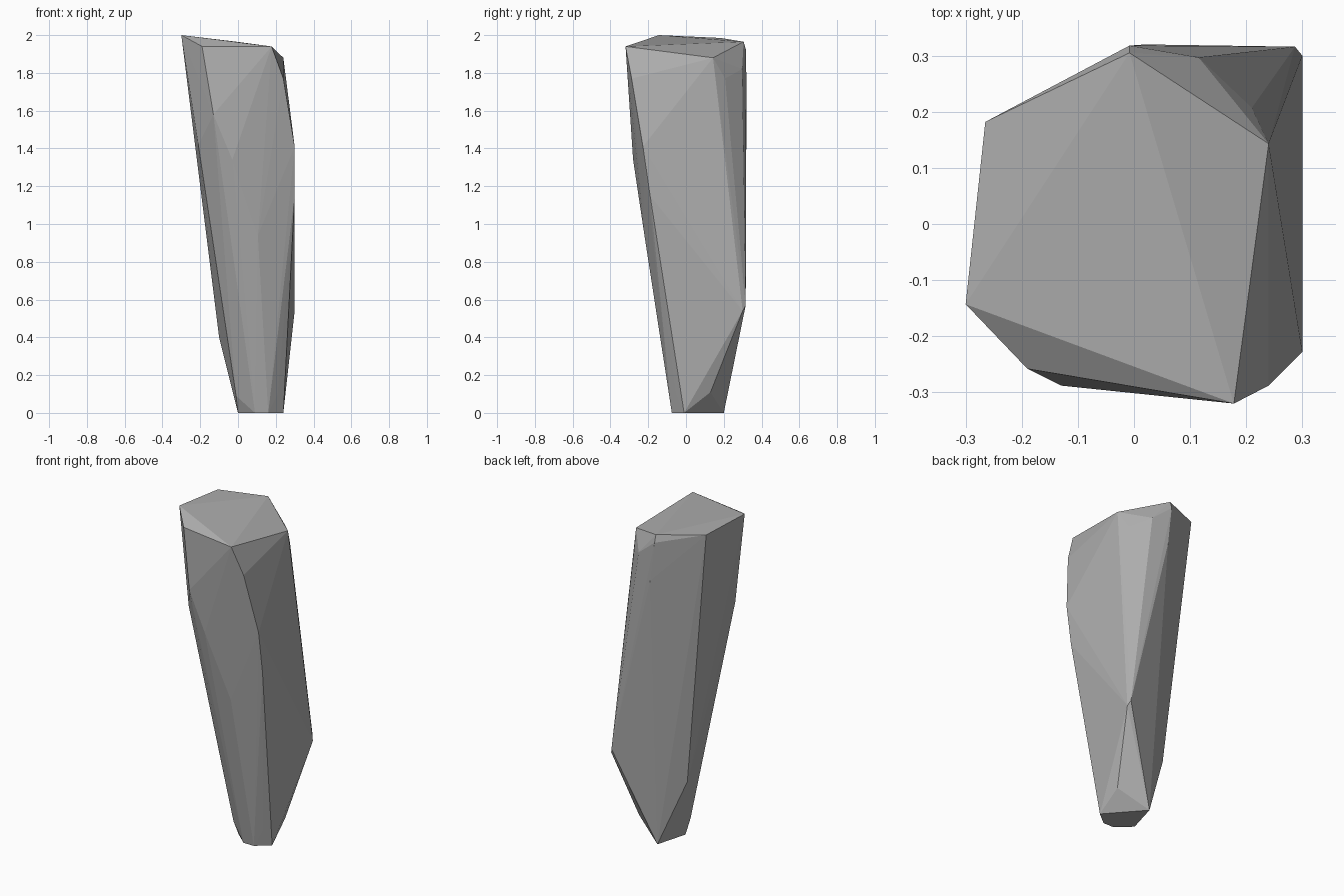
import bpy
import bmesh
from mathutils import Vector

# Remove the default object
default_cube = bpy.data.objects.get("Cube")
if default_cube:
    bpy.data.objects.remove(default_cube, do_unlink=True)


def make_material(name, colour):
    material = bpy.data.materials.new(name)
    material.use_nodes = True
    material.diffuse_color = colour
    shader = next(n for n in material.node_tree.nodes if n.type == "BSDF_PRINCIPLED")
    shader.inputs["Base Color"].default_value = colour
    shader.inputs["Roughness"].default_value = 0.9
    return material


def chiselled_stone(name, corner_groups, material):
    """Wrap a flat-faced convex stone around groups of corner points."""
    bm = bmesh.new()
    for group in corner_groups:
        for corner in group:
            bm.verts.new(Vector(corner))
    result = bmesh.ops.convex_hull(bm, input=bm.verts[:], use_existing_faces=False)
    # Drop corners that ended up inside the stone
    spare = [g for g in result["geom_interior"] if isinstance(g, bmesh.types.BMVert)]
    bmesh.ops.delete(bm, geom=spare, context="VERTS")
    bmesh.ops.recalc_face_normals(bm, faces=bm.faces[:])
    mesh = bpy.data.meshes.new(name)
    bm.to_mesh(mesh)
    bm.free()
    mesh.materials.append(material)
    stone = bpy.data.objects.new(name, mesh)
    bpy.context.scene.collection.objects.link(stone)
    return stone


# Sloping cap of the stone, counter-clockwise from the front left
cap = [
    (-.3, -.143, 2), (-.19, -.258, 1.94), (.178, -.32, 1.94),
    (.24, .143, 1.88), (-.008, .305, 1.965), (-.265, .182, 1.985),
]

# Chipped shoulders just under the cap
shoulders = [
    (-.13, -.288, 1.58), (.24, -.288, 1.77), (.21, .207, 1.77),
    (.115, .297, 1.82), (-.008, .318, 1.92), (.02, .32, 1.68),
]

# Long ridges down the shaft
shaft = [
    (-.03, -.28, 1.34), (.3, -.228, 1.41), (.3, -.19, 1.15),
    (-.21, -.18, 1.42), (.105, -.22, .94), (-.1, .13, .4),
    (.3, .3, .54), (.287, .316, .57),
]

# Tapered foot and the flat base it stands on
foot = [(-.01, -.03, .09), (.21, -.055, .1), (.23, .13, .11)]
base = [(0, .005, 0), (.09, -.075, 0), (.16, -.075, 0), (.24, -.01, 0), (.055, .2, 0)]

grey_stone = make_material("grey stone", (.42, .42, .42, 1))
chiselled_stone("stone_pillar", [cap, shoulders, shaft, foot, base], grey_stone)
